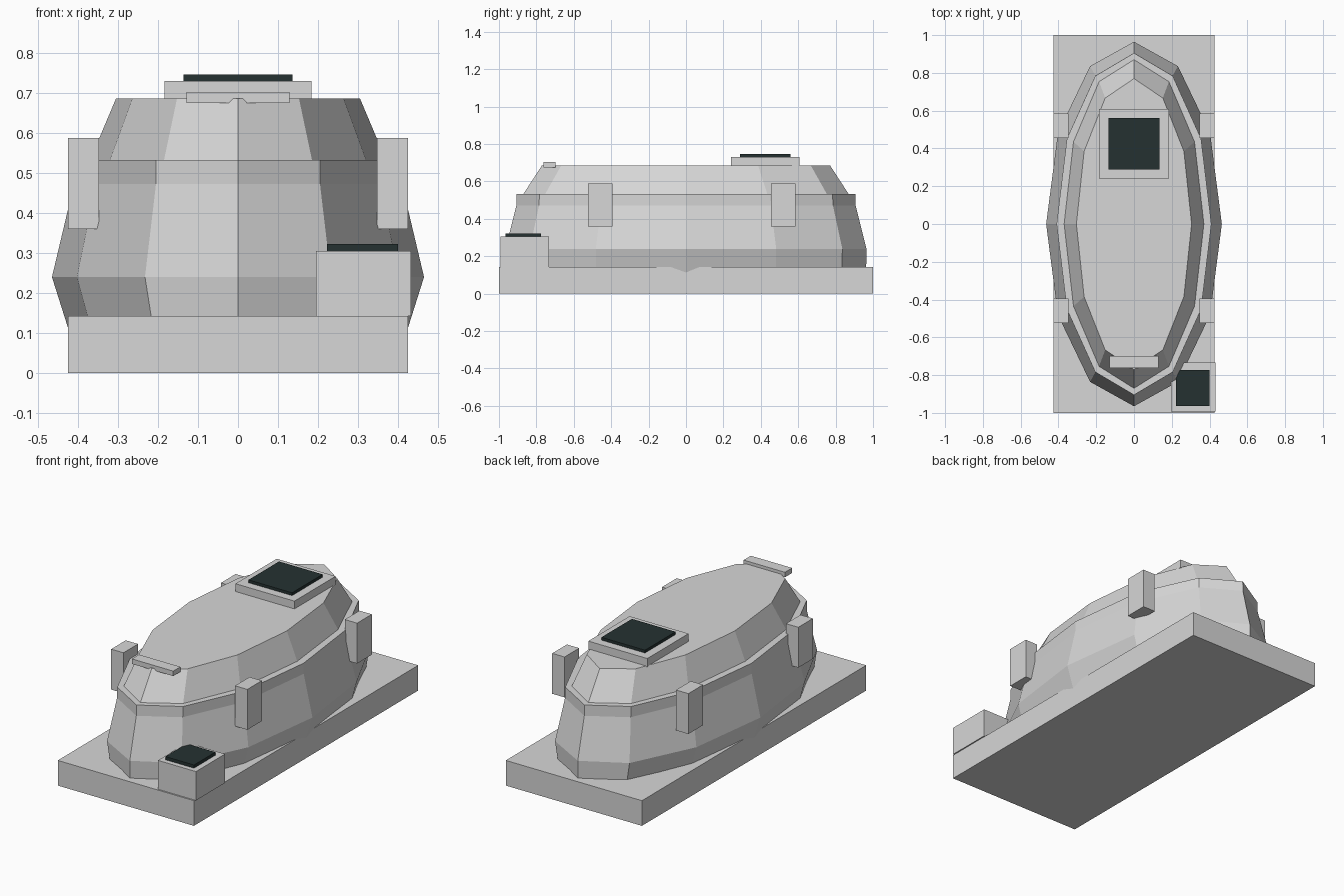
import bpy, bmesh, math

if "Cube" in bpy.data.objects:
    bpy.data.objects.remove(bpy.data.objects["Cube"])


def material(name, colour):
    m = bpy.data.materials.new(name)
    m.diffuse_color = (*colour, 1)
    m.use_nodes = True
    m.node_tree.nodes["Principled BSDF"].inputs["Base Color"].default_value = m.diffuse_color
    return m


GREY = material("light grey", (0.68, 0.68, 0.68))
DARK = material("dark glass", (0.018, 0.031, 0.031))


def finish(name, bm, mat):
    bmesh.ops.recalc_face_normals(bm, faces=bm.faces)
    me = bpy.data.meshes.new(name)
    bm.to_mesh(me)
    bm.free()
    me.materials.append(mat)
    ob = bpy.data.objects.new(name, me)
    bpy.context.collection.objects.link(ob)
    return ob


def box(name, x, y, z, mat=GREY):
    """Box from (min, max) pairs."""
    bm = bmesh.new()
    bmesh.ops.create_cube(bm, size=1)
    for v in bm.verts:
        v.co = [(a + b) / 2 + c * (b - a) for c, (a, b) in zip(v.co, (x, y, z))]
    return finish(name, bm, mat)


def oval_loft(name, rings, sides=12):
    """Closed loft through oval rings given as (radius x, radius y, z)."""
    bm = bmesh.new()
    loops = []
    for rx, ry, z in rings:
        loops.append([bm.verts.new((rx * math.cos(a), ry * math.sin(a), z))
                      for a in (2 * math.pi * i / sides for i in range(sides))])
    for lo, hi in zip(loops, loops[1:]):
        for i in range(sides):
            j = (i + 1) % sides
            bm.faces.new((lo[i], lo[j], hi[j], hi[i]))
    bm.faces.new(loops[0][::-1])
    bm.faces.new(loops[-1])
    return finish(name, bm, GREY)


# Base slab
box("base", (-0.425, 0.425), (-1, 1), (0, 0.142))

# Faceted oval body with a ledge and a tapered cap
oval_loft("body", [(0.405, 0.962, 0.05), (0.465, 0.965, 0.24),
                   (0.41, 0.907, 0.472), (0.41, 0.905, 0.532),
                   (0.37, 0.87, 0.532), (0.305, 0.77, 0.686)])

# Side brackets, mirrored left and right
for end, y in (("front", (-0.524, -0.394)), ("back", (0.455, 0.586))):
    for side, s in (("left", -1), ("right", 1)):
        box(f"{end}_{side}_bracket", tuple(sorted((s * 0.348, s * 0.425))), y, (0.36, 0.588))

# Roof hatch with dark panel
box("roof_hatch", (-0.184, 0.184), (0.24, 0.608), (0.682, 0.73))
box("roof_hatch_panel", (-0.136, 0.136), (0.288, 0.56), (0.73, 0.746), DARK)

# Small bar at the front of the roof
box("roof_bar", (-0.129, 0.129), (-0.762, -0.698), (0.675, 0.703))

# Corner box with dark panel
box("corner_box", (0.195, 0.432), (-0.992, -0.732), (0.142, 0.305))
box("corner_box_panel", (0.222, 0.4), (-0.964, -0.774), (0.305, 0.323), DARK)
